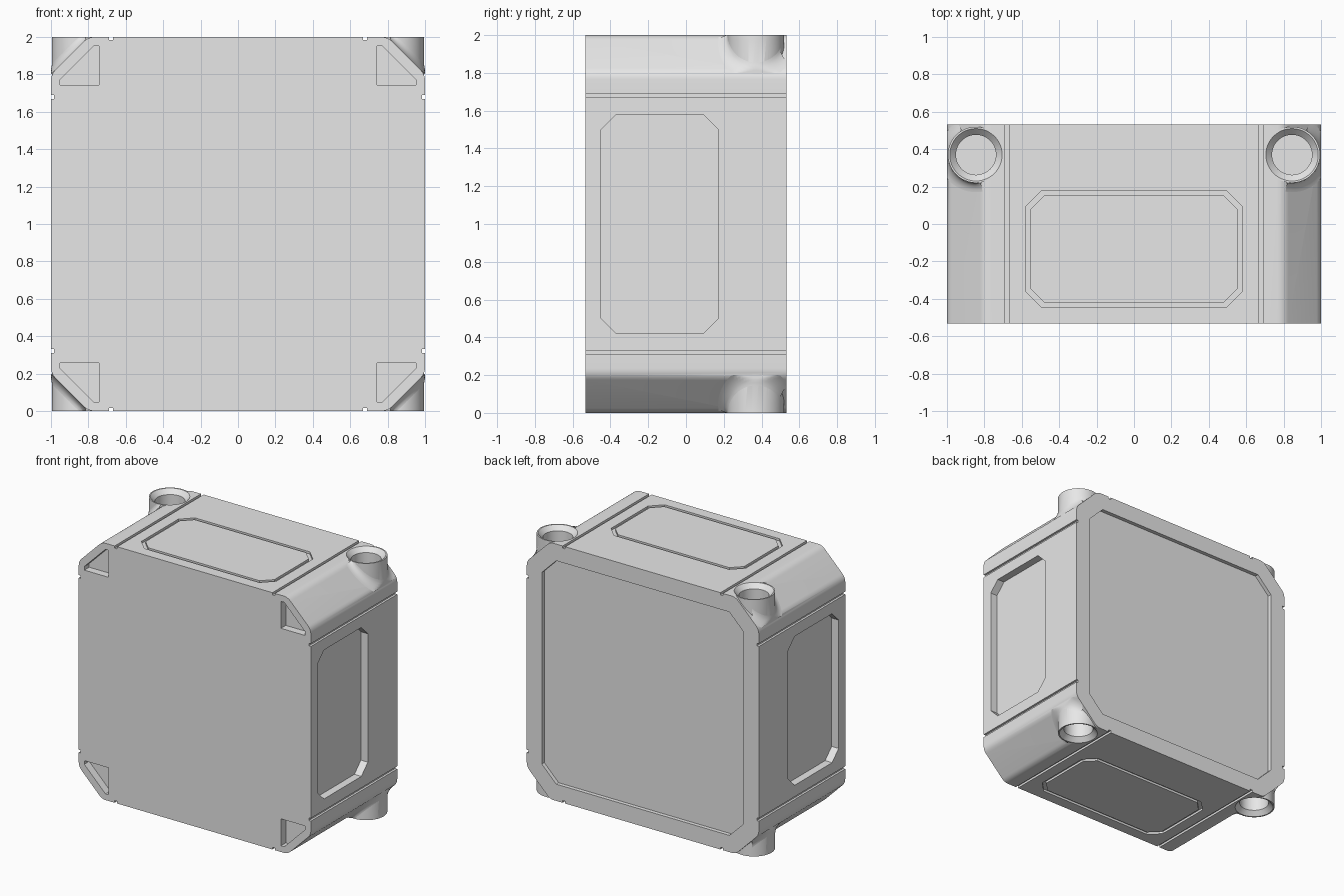
import bpy, bmesh
from math import sin, cos, pi, radians
from mathutils import Vector

if "Cube" in bpy.data.objects:
    bpy.data.objects.remove(bpy.data.objects["Cube"])

grey = bpy.data.materials.new("light_grey")
grey.use_nodes = True
grey.diffuse_color = (0.8, 0.8, 0.8, 1)
grey.node_tree.nodes["Principled BSDF"].inputs["Base Color"].default_value = (0.8, 0.8, 0.8, 1)

HALF_Y = 0.532
CHAMFER = 0.2
POST_X, POST_Y, POST_R = 0.845, 0.37, 0.15
SIGNS = (1, -1)


def finish(name, bm):
    bmesh.ops.recalc_face_normals(bm, faces=bm.faces[:])
    mesh = bpy.data.meshes.new(name)
    bm.to_mesh(mesh)
    bm.free()
    mesh.materials.append(grey)
    ob = bpy.data.objects.new(name, mesh)
    bpy.context.scene.collection.objects.link(ob)
    return ob


def loft(bm, rings):
    """Closed solid through rings of equal length."""
    vs = [[bm.verts.new(p) for p in ring] for ring in rings]
    n = len(vs[0])
    for a, b in zip(vs, vs[1:]):
        for i in range(n):
            j = (i + 1) % n
            bm.faces.new((a[i], a[j], b[j], b[i]))
    bm.faces.new(vs[0][::-1])
    bm.faces.new(vs[-1])


def prism(bm, pts, place, lo, hi):
    loft(bm, [[place(u, v, w) for u, v in pts] for w in (lo, hi)])


def octagon(u0, u1, v0, v1, c):
    return [(u0 + c, v0), (u1 - c, v0), (u1, v0 + c), (u1, v1 - c),
            (u1 - c, v1), (u0 + c, v1), (u0, v1 - c), (u0, v0 + c)]


def turned(bm, profile, x, y, sign, segs=48):
    """Vertical round solid; profile is (radius, height above centre)."""
    loft(bm, [[(x + r * cos(2 * pi * i / segs), y + r * sin(2 * pi * i / segs), 1 + sign * h)
               for i in range(segs)] for r, h in profile])


def along_y(u, v, w):
    return (u, w, 1 + v)


def rounded(before, corner, after, n=6):
    a, b, c = Vector(before), Vector(corner), Vector(after)
    return [tuple(a * (1 - t) ** 2 + b * 2 * t * (1 - t) + c * t * t)
            for t in (i / n for i in range(n + 1))]


# Body outline: rounded chamfer plus two notches, turned four times
k = 1 - CHAMFER
s, d = 0.035, 0.035 * 0.707
side = rounded((1, k - s), (1, k), (1 - d, k + d))
side += rounded((k + d, 1 - d), (k, 1), (k - s, 1))
for x in (0.691, -0.669):
    side += [(x, 1), (x, 0.983), (x - 0.022, 0.983), (x - 0.022, 1)]
outline = []
for turn in range(4):
    outline += side
    side = [(-v, u) for u, v in side]
bm = bmesh.new()
prism(bm, outline, along_y, -HALF_Y, HALF_Y)
body = finish("body", bm)

# Corner posts and everything that is cut away
posts, cuts = bmesh.new(), bmesh.new()
pocket = [(0.742, 0.742), (0.952, 0.742), (0.952, 0.77), (0.77, 0.952), (0.742, 0.952)]
for sx in SIGNS:
    for sz in SIGNS:
        turned(posts, [(POST_R, 0.7), (POST_R, 1)], sx * POST_X, POST_Y, sz)
        turned(cuts, [(0.107, 0.7), (0.107, 0.965), (0.14, 1), (0.14, 1.05)],
               sx * POST_X, POST_Y, sz)
        # triangular front pockets
        prism(cuts, [(sx * u, sz * v) for u, v in pocket], along_y, -0.6, -HALF_Y + 0.06)
    # side recesses
    prism(cuts, octagon(-0.45, 0.17, -0.58, 0.58, 0.08),
          lambda u, v, w: (sx * w, u, 1 + v), 0.94, 1.1)
    # groove seats for the top and bottom panels
    prism(cuts, octagon(-0.58, 0.58, -0.445, 0.178, 0.085),
          lambda u, v, w: (u, v, 1 + sx * w), 0.983, 1.1)
# back recess
prism(cuts, octagon(-0.87, 0.87, -0.87, 0.87, 0.124), along_y, HALF_Y - 0.03, 0.6)
post_ob = finish("corner_posts", posts)
cut_ob = finish("cutters", cuts)

bpy.context.view_layer.objects.active = body
body.select_set(True)
for helper, op in ((post_ob, 'UNION'), (cut_ob, 'DIFFERENCE')):
    helper.hide_render = True
    mod = body.modifiers.new(helper.name, 'BOOLEAN')
    mod.object, mod.operation, mod.solver = helper, op, 'EXACT'
    bpy.ops.object.modifier_apply(modifier=mod.name)
    bpy.data.objects.remove(helper)

# Flush panels inside the grooves
for name, sz in (("top_panel", 1), ("bottom_panel", -1)):
    bm = bmesh.new()
    prism(bm, octagon(-0.555, 0.555, -0.42, 0.153, 0.075),
          lambda u, v, w: (u, v, 1 + sz * w), 0.95, 1)
    finish(name, bm)

# Flared fillets where the posts meet the chamfers
FLARE, STEPS, ARCS = 0.05, 6, 32
for sx, side_name in ((1, "left"), (-1, "right")):
    for sz, level in ((1, "top"), (-1, "bottom")):
        bm = bmesh.new()
        grid = []
        for i in range(ARCS + 1):
            phi = radians(-100 + 160 * i / ARCS)
            row = []
            for j in range(STEPS + 1):
                a = pi / 2 * j / STEPS
                r = POST_R + FLARE * (1 - cos(a))
                x = min(POST_X + r * cos(phi), 1)
                y = min(POST_Y + r * sin(phi), HALF_Y)
                z = min(1, 1 - max(0, x - k) + FLARE * (1 - sin(a)))
                row.append(bm.verts.new((sx * x, y, 1 + sz * z)))
            grid.append(row)
        for a, b in zip(grid, grid[1:]):
            for j in range(STEPS):
                bm.faces.new((a[j], b[j], b[j + 1], a[j + 1]))
        bmesh.ops.remove_doubles(bm, verts=bm.verts[:], dist=0.0005)
        # keep the visible side facing outwards
        bmesh.ops.recalc_face_normals(bm, faces=bm.faces[:])
        if sum(f.normal.z * f.calc_area() for f in bm.faces) * sz < 0:
            bmesh.ops.reverse_faces(bm, faces=bm.faces[:])
        mesh = bpy.data.meshes.new("fillet")
        bm.to_mesh(mesh)
        bm.free()
        mesh.materials.append(grey)
        ob = bpy.data.objects.new(f"post_fillet_{level}_{side_name}", mesh)
        bpy.context.scene.collection.objects.link(ob)
        ob.select_set(True)

bpy.ops.object.shade_smooth_by_angle(angle=radians(30))
